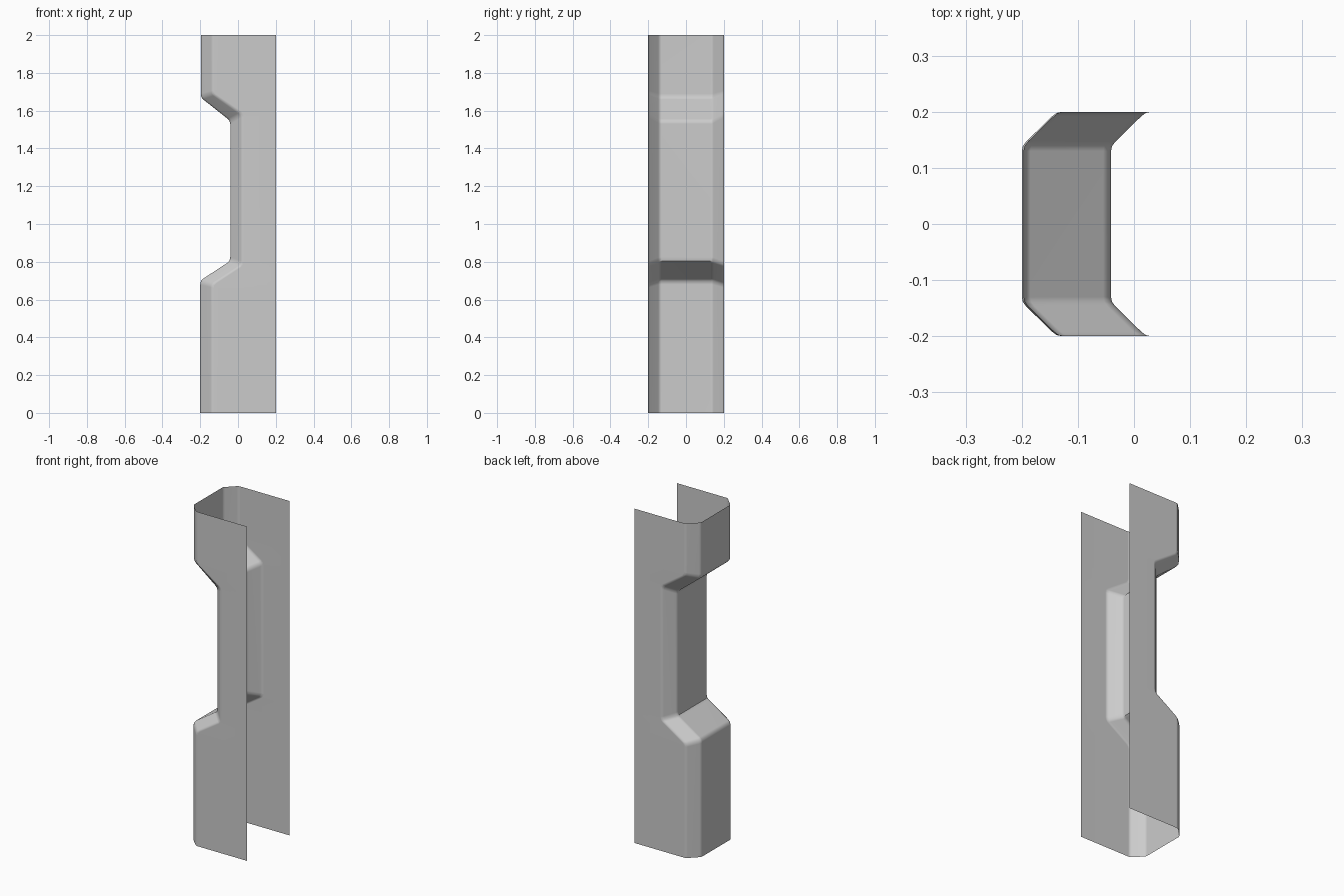
import bpy, bmesh, math

cube = bpy.data.objects.get("Cube")
if cube:
    bpy.data.objects.remove(cube, do_unlink=True)

# Plain grey sheet material
grey = bpy.data.materials.new("light grey")
grey.use_nodes = True
colour = (0.6, 0.6, 0.6, 1)
grey.diffuse_color = colour
grey.node_tree.nodes["Principled BSDF"].inputs["Base Color"].default_value = colour

# Height profile: x of the outer face, its z, and the z where the bevel meets the wall
profile = [(-0.2, 0, 0), (-0.2, 0.68, 0.66), (-0.196, 0.698, 0.675),
           (-0.185, 0.71, 0.687), (-0.055, 0.795, 0.772), (-0.045, 0.805, 0.784),
           (-0.041, 0.825, 0.80), (-0.041, 1.53, 1.57), (-0.045, 1.546, 1.586),
           (-0.055, 1.557, 1.597), (-0.185, 1.66, 1.685), (-0.194, 1.672, 1.697),
           (-0.197, 1.69, 1.71), (-0.197, 2, 2)]

# Half cross-section: inward offset from the outer face, and y
bevel = [(0, 0.13), (0.002, 0.139), (0.008, 0.147),
         (0.054, 0.192), (0.062, 0.198), (0.072, 0.2)]
section = [(d, -y) for d, y in reversed(bevel)] + bevel
width = bevel[-1][0]

# Open channel shell with a recessed grip
bm = bmesh.new()
rows = []
for x, z_outer, z_wall in profile:
    row = [bm.verts.new((x + d, y, z_outer + (z_wall - z_outer) * d / width))
           for d, y in section]
    front = bm.verts.new((0.2, -0.2, z_wall))
    back = bm.verts.new((0.2, 0.2, z_wall))
    rows.append([front] + row + [back])
for low, high in zip(rows, rows[1:]):
    for i in range(len(low) - 1):
        bm.faces.new((low[i], high[i], high[i + 1], low[i + 1]))
bm.normal_update()
# Outer face must look towards -x
if sum(f.normal.x * f.calc_area() for f in bm.faces) > 0:
    bmesh.ops.reverse_faces(bm, faces=bm.faces[:])

mesh = bpy.data.meshes.new("channel_shell")
bm.to_mesh(mesh)
bm.free()
mesh.materials.append(grey)
shell = bpy.data.objects.new("channel_shell", mesh)
bpy.context.collection.objects.link(shell)
bpy.context.view_layer.objects.active = shell
shell.select_set(True)
bpy.ops.object.shade_smooth_by_angle(angle=math.radians(30))

# Keep the large panels flat between the rounded edges
weighted = shell.modifiers.new("panel_normals", 'WEIGHTED_NORMAL')
weighted.keep_sharp = True
